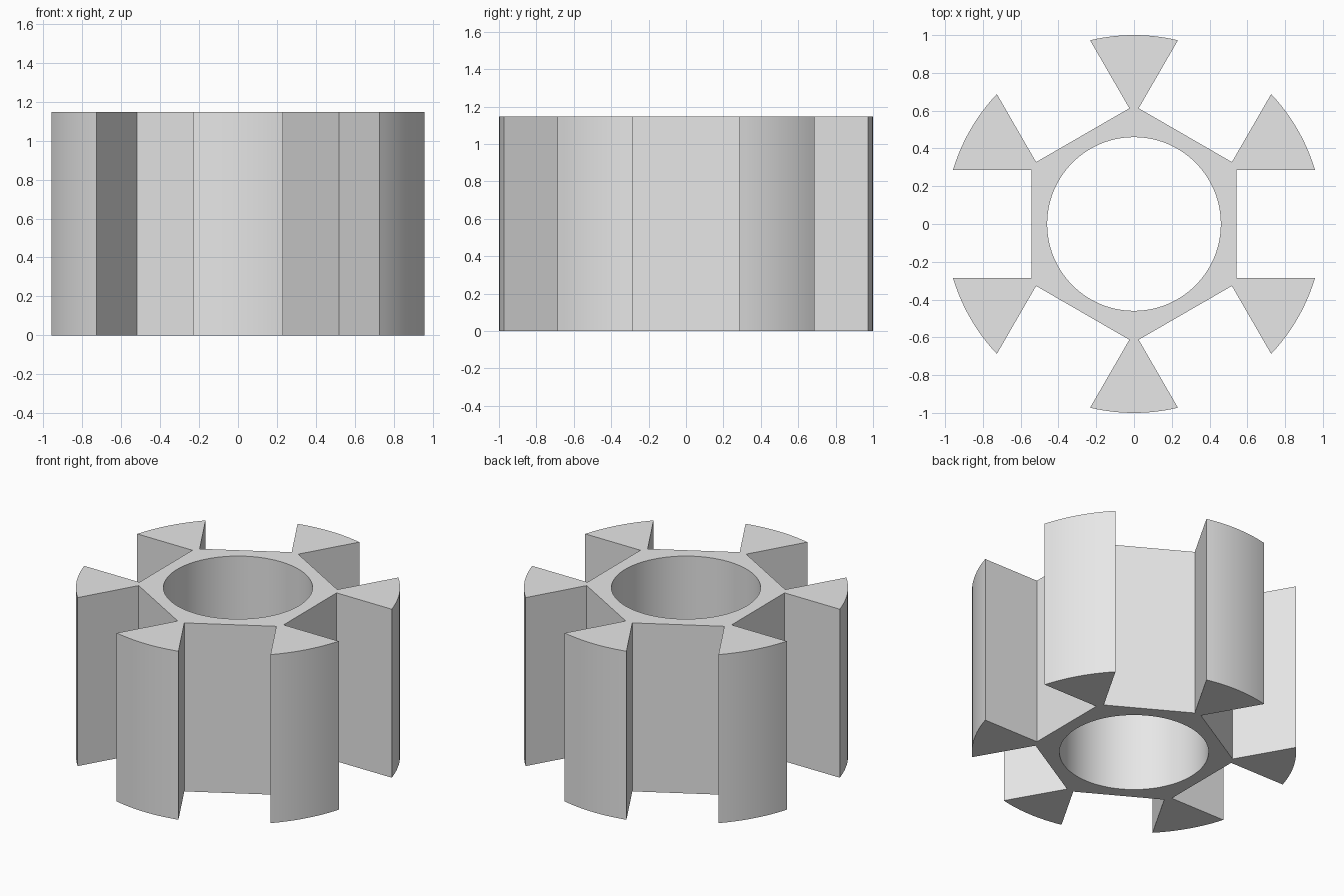
import bpy
import bmesh
from math import sin, cos, asin, radians, sqrt, tau
from mathutils import Vector, Matrix

cube = bpy.data.objects.get("Cube")
if cube:
    bpy.data.objects.remove(cube, do_unlink=True)

HEIGHT = 1.147
OUTER_R = 1.0
BORE_R = 0.46
SLOT_HALF = 0.285     # half the slot width
SLOT_FLOOR = 0.543    # distance of the slot floor from the axis
SLOTS = 6
ARC_STEPS = 12
BORE_STEPS = 72


def polar(radius, angle):
    return Vector((radius * cos(angle), radius * sin(angle), 0))


# Outer outline: one slot floor and one tooth arc, repeated around the axis
edge_angle = asin(SLOT_HALF / OUTER_R)
arc_span = tau / SLOTS - 2 * edge_angle
section = [Vector((SLOT_FLOOR, -SLOT_HALF, 0)), Vector((SLOT_FLOOR, SLOT_HALF, 0))]
section += [polar(OUTER_R, edge_angle + arc_span * i / ARC_STEPS)
            for i in range(ARC_STEPS + 1)]
outline = [Matrix.Rotation(tau * k / SLOTS, 3, 'Z') @ p
           for k in range(SLOTS) for p in section]

# Round bore
bore = [polar(BORE_R, tau * i / BORE_STEPS) for i in range(BORE_STEPS)]

# Walls around both outlines, then caps that leave the bore open
bm = bmesh.new()
caps = ([], [])
for loop in (outline, bore):
    rings = [[bm.verts.new(p + Vector((0, 0, z))) for p in loop] for z in (0, HEIGHT)]
    n = len(loop)
    for i in range(n):
        j = (i + 1) % n
        bm.faces.new((rings[0][i], rings[0][j], rings[1][j], rings[1][i]))
        for ring, edges in zip(rings, caps):
            edges.append(bm.edges.get((ring[i], ring[j])))
for edges, up in zip(caps, (-1, 1)):
    bmesh.ops.triangle_fill(bm, edges=edges, use_beauty=True, normal=(0, 0, up))
bmesh.ops.recalc_face_normals(bm, faces=bm.faces)

mesh = bpy.data.meshes.new("slotted_hub")
bm.to_mesh(mesh)
bm.free()
hub = bpy.data.objects.new("slotted_hub", mesh)
bpy.context.collection.objects.link(hub)

# Single plain grey
grey = bpy.data.materials.new("light_grey")
grey.use_nodes = True
colour = (0.8, 0.8, 0.8, 1)
grey.diffuse_color = colour
grey.node_tree.nodes["Principled BSDF"].inputs["Base Color"].default_value = colour
mesh.materials.append(grey)

# Smooth curved walls, sharp corners
bpy.ops.object.select_all(action='DESELECT')
hub.select_set(True)
bpy.context.view_layer.objects.active = hub
bpy.ops.object.shade_smooth_by_angle(angle=radians(30))
